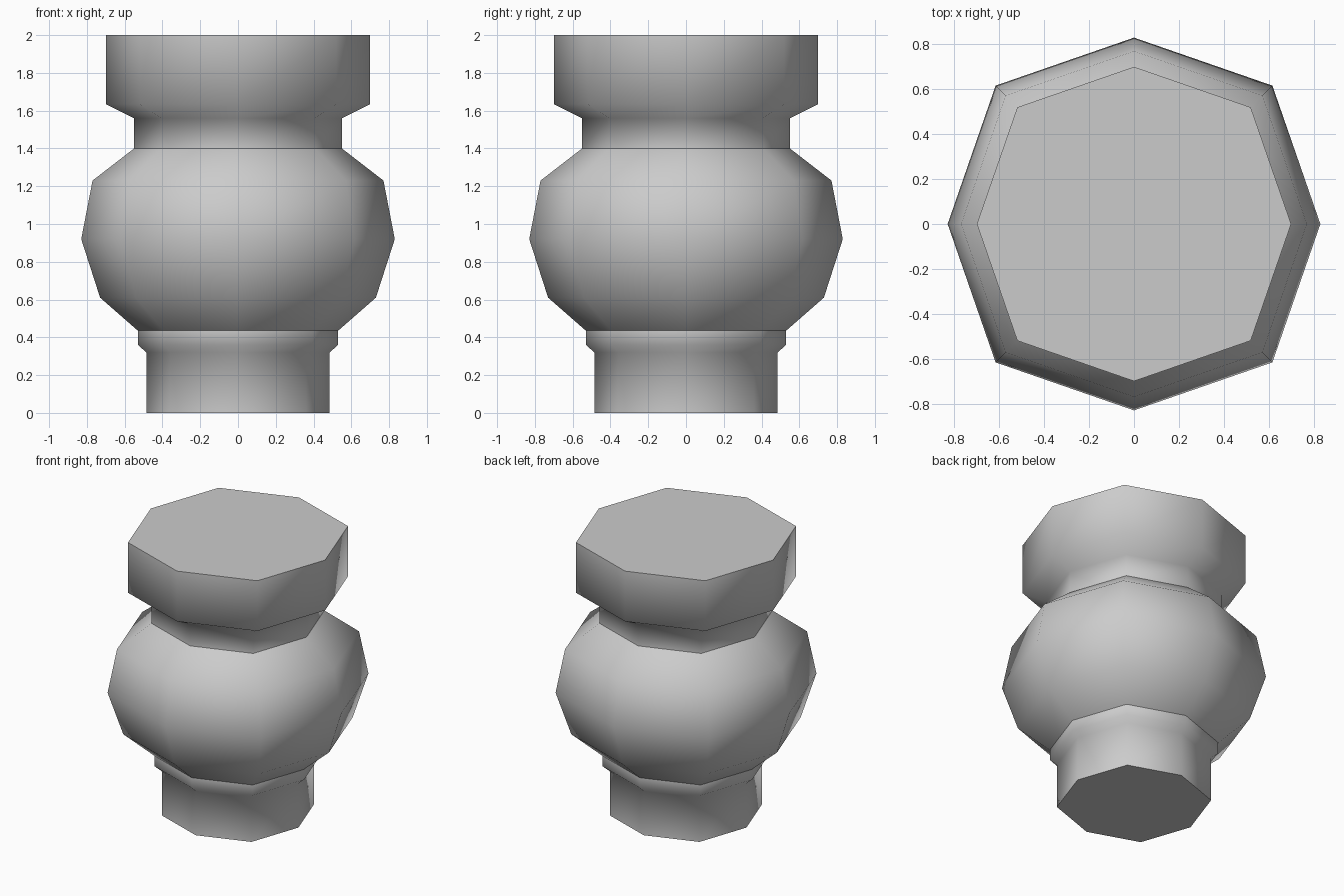
import bpy, bmesh, math

cube = bpy.data.objects.get("Cube")
if cube:
    bpy.data.objects.remove(cube)

SIDES = 8
DIAGONAL = 1.05  # the diagonal corners stand out slightly further

# Profile as (radius, height, crisp edge)
PROFILE = [
    (0.485, 0.0, True), (0.485, 0.32, False),                      # foot
    (0.53, 0.36, False), (0.53, 0.435, True),                      # lower collar
    (0.73, 0.61, False), (0.83, 0.92, False), (0.77, 1.23, False), # belly
    (0.55, 1.40, True), (0.55, 1.56, False),                       # neck
    (0.70, 1.635, False), (0.70, 2.0, True),                       # cap
]

grey = bpy.data.materials.new("plain_grey")
grey.use_nodes = True
colour = (0.6, 0.6, 0.6, 1.0)
grey.diffuse_color = colour
grey.node_tree.nodes["Principled BSDF"].inputs["Base Color"].default_value = colour


def ring(bm, radius, height):
    verts = []
    for i in range(SIDES):
        angle = math.tau * i / SIDES
        r = radius * (DIAGONAL if i % 2 else 1)
        verts.append(bm.verts.new((r * math.cos(angle), r * math.sin(angle), height)))
    return verts


# Turned body, closed at both ends
bm = bmesh.new()
rings = [ring(bm, r, z) for r, z, _ in PROFILE]
for low, high in zip(rings, rings[1:]):
    for i in range(SIDES):
        j = (i + 1) % SIDES
        bm.faces.new((low[i], low[j], high[j], high[i]))
bm.faces.new(rings[0][::-1])
bm.faces.new(rings[-1])

# Smooth shading, with crisp edges round the chosen rings
for face in bm.faces:
    face.smooth = True
for verts, (_, _, crisp) in zip(rings, PROFILE):
    if crisp:
        for i in range(SIDES):
            bm.edges.get((verts[i], verts[(i + 1) % SIDES])).smooth = False

mesh = bpy.data.meshes.new("turned_post")
bm.to_mesh(mesh)
bm.free()
mesh.materials.append(grey)
post = bpy.data.objects.new("turned_post", mesh)
bpy.context.collection.objects.link(post)
